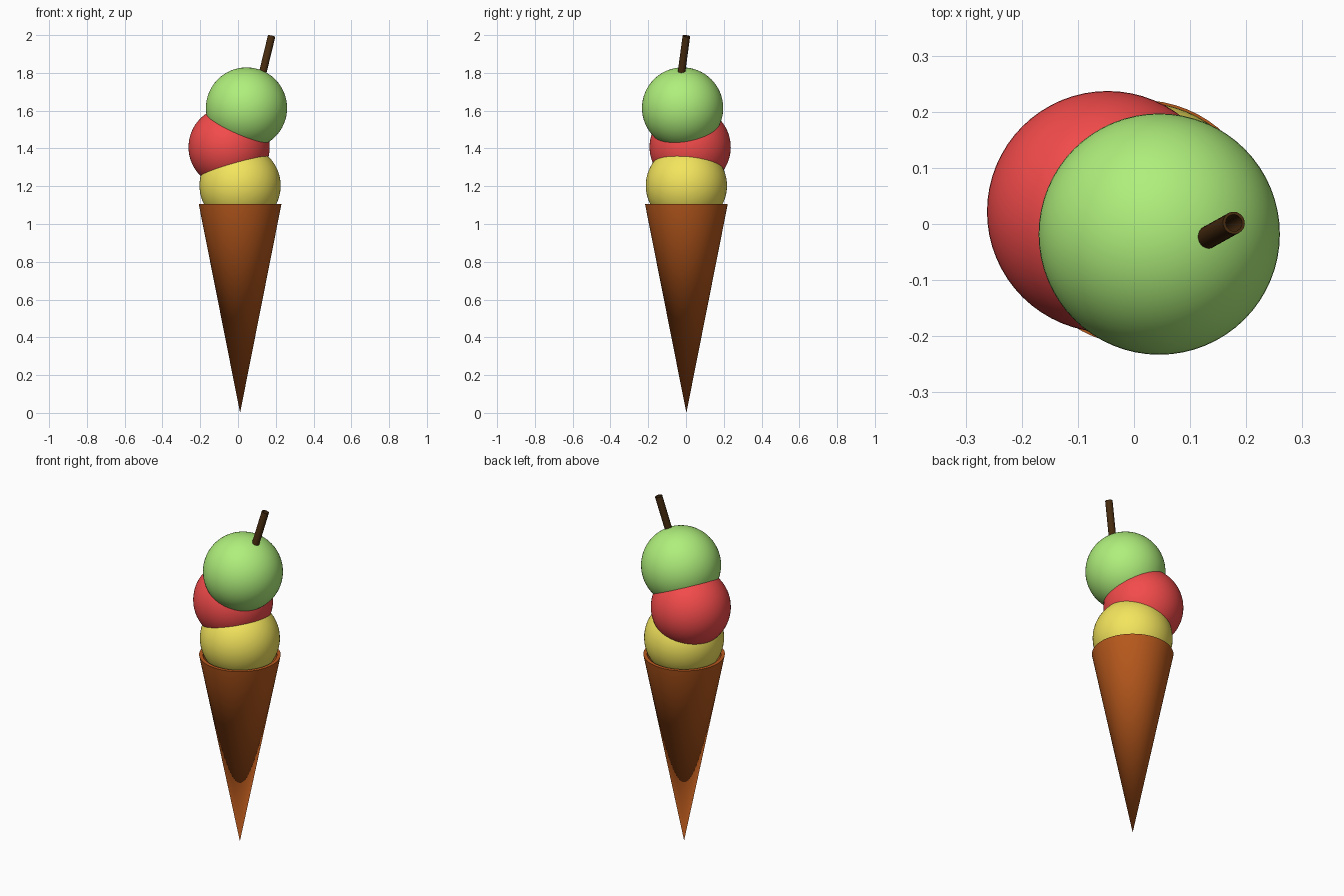
import bpy, bmesh, math
from mathutils import Vector

if "Cube" in bpy.data.objects:
    bpy.data.objects.remove(bpy.data.objects["Cube"])


def finish(bm, name, color):
    bmesh.ops.recalc_face_normals(bm, faces=bm.faces[:])
    mesh = bpy.data.meshes.new(name)
    bm.to_mesh(mesh)
    bm.free()
    obj = bpy.data.objects.new(name, mesh)
    bpy.context.collection.objects.link(obj)
    mat = bpy.data.materials.new(name + "_color")
    mat.diffuse_color = (*color, 1)
    mat.use_nodes = True
    mat.node_tree.nodes["Principled BSDF"].inputs["Base Color"].default_value = mat.diffuse_color
    mesh.materials.append(mat)
    bpy.ops.object.select_all(action='DESELECT')
    obj.select_set(True)
    bpy.context.view_layer.objects.active = obj
    bpy.ops.object.shade_smooth_by_angle(angle=math.radians(35))
    return obj


def lathe(name, profile, color, steps, closed=False):
    """Spin an (r, z) profile around z."""
    bm = bmesh.new()
    verts = [bm.verts.new((r, 0, z)) for r, z in profile]
    edges = [bm.edges.new(p) for p in zip(verts, verts[1:])]
    if closed:
        edges.append(bm.edges.new((verts[-1], verts[0])))
    bmesh.ops.spin(bm, geom=verts + edges, cent=(0, 0, 0), axis=(0, 0, 1),
                   angle=math.tau, steps=steps, use_duplicate=False)
    bmesh.ops.remove_doubles(bm, verts=bm.verts[:], dist=1e-5)
    return finish(bm, name, color)


def scoop(name, center, color):
    bm = bmesh.new()
    bmesh.ops.create_uvsphere(bm, u_segments=64, v_segments=32, radius=0.215)
    finish(bm, name, color).location = center


# wafer cone with a thin rim
cone = lathe("cone", [(0, 0), (0.219, 1.106), (0.199, 1.106), (0, 0.1)],
             (0.48, 0.1, 0.012), 64)
cone.location = (0.011, 0.002, 0)

# three stacked scoops
scoop("bottom_scoop", (0.011, 0.002, 1.203), (0.9, 0.78, 0.11))
scoop("middle_scoop", (-0.047, 0.022, 1.407), (0.9, 0.07, 0.07))
scoop("top_scoop", (0.045, -0.018, 1.614), (0.43, 0.86, 0.2))

# hollow wafer stick pushed into the top scoop
top = Vector((0.178, 0.002, 1.995))
axis = Vector((0.045, 0.025, 0.185)).normalized()
stick = lathe("wafer_stick", [(0.02, -0.32), (0.02, 0), (0.015, 0), (0.015, -0.32)],
              (0.065, 0.025, 0.005), 32, closed=True)
stick.rotation_euler = axis.to_track_quat('Z', 'Y').to_euler()
stick.location = top
